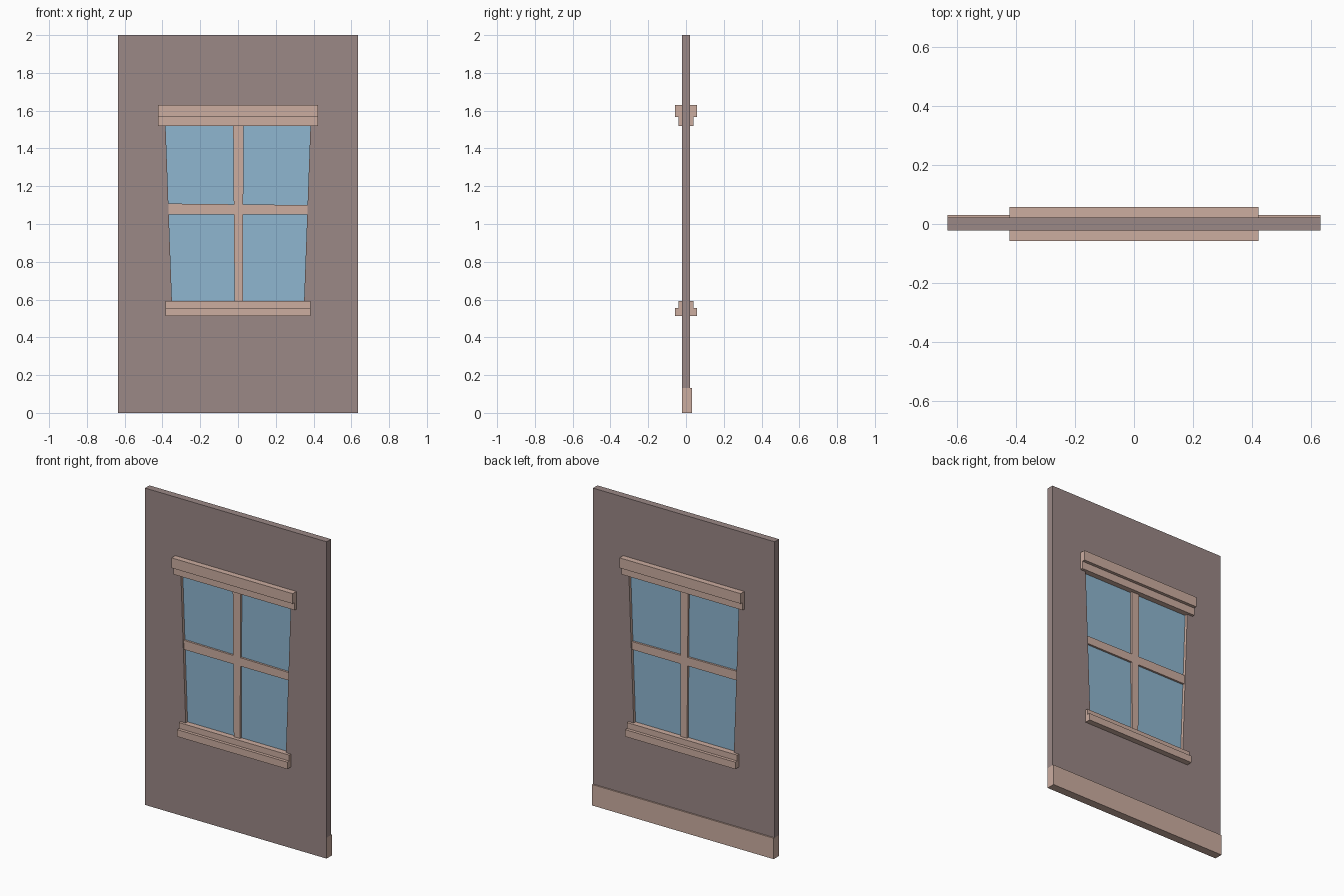
import bpy, bmesh

if "Cube" in bpy.data.objects:
    bpy.data.objects.remove(bpy.data.objects["Cube"])

def srgb(r, g, b):
    f = lambda c: c / 12.92 if c <= 0.04045 else ((c + 0.055) / 1.055) ** 2.4
    return (f(r / 255), f(g / 255), f(b / 255), 1.0)

def material(name, col):
    m = bpy.data.materials.new(name)
    m.diffuse_color = col
    m.use_nodes = True
    m.node_tree.nodes["Principled BSDF"].inputs["Base Color"].default_value = m.diffuse_color
    return m

WALL = material("mauve plaster", srgb(155, 136, 134))
TRIM = material("pale trim", srgb(204, 173, 160))
GLASS = material("blue glass", srgb(142, 182, 208))

def finish(name, bm, mats):
    bmesh.ops.recalc_face_normals(bm, faces=bm.faces)
    me = bpy.data.meshes.new(name)
    bm.to_mesh(me)
    bm.free()
    for m in mats:
        me.materials.append(m)
    ob = bpy.data.objects.new(name, me)
    bpy.context.collection.objects.link(ob)
    return ob

def prism(name, outline, axis, a, b, mats):
    """Extrude an outline along y (outline in x,z) or x (outline in y,z)."""
    bm = bmesh.new()
    def co(p, t):
        return (p[0], t, p[1]) if axis == 'y' else (t, p[0], p[1])
    lo = [bm.verts.new(co(p, a)) for p in outline]
    hi = [bm.verts.new(co(p, b)) for p in outline]
    n = len(outline)
    bm.faces.new(lo)
    bm.faces.new(hi[::-1])
    for i in range(n):
        j = (i + 1) % n
        bm.faces.new((lo[i], lo[j], hi[j], hi[i]))
    return finish(name, bm, mats)

HALF, T = 0.634, 0.022        # wall half width, half thickness
BASE = 0.132                  # skirting height
Z0, Z1 = 0.56, 1.56           # opening runs behind sill and lintel

def edge(z):                  # half width of the tapered opening
    return 0.350 + (z - 0.593) * 0.0362

opening = [(-edge(Z0), Z0), (edge(Z0), Z0), (edge(Z1), Z1), (-edge(Z1), Z1)]

# wall: ring of quads around the opening, reveal in trim colour
outer = [(-HALF, BASE), (HALF, BASE), (HALF, 2), (-HALF, 2)]
bm = bmesh.new()
of, inf, ob_, inb = [[bm.verts.new((x, y, z)) for x, z in loop]
                     for y in (-T, T) for loop in (outer, opening)]
for i in range(4):
    j = (i + 1) % 4
    bm.faces.new((of[i], of[j], inf[j], inf[i]))
    bm.faces.new((ob_[i], ob_[j], inb[j], inb[i]))
    bm.faces.new((of[i], of[j], ob_[j], ob_[i]))
    bm.faces.new((inf[i], inf[j], inb[j], inb[i])).material_index = 1
finish("wall", bm, [WALL, TRIM])

# skirting: trim on the back and ends, wall colour on the flush front
base = prism("skirting", [(-HALF, 0), (HALF, 0), (HALF, BASE), (-HALF, BASE)],
             'y', -T, 0.031, [TRIM, WALL])
for p in base.data.polygons:
    if p.normal.y < -0.9:
        p.material_index = 1

# stepped lintel and sill, same profile on both sides of the wall
def stepped(name, half, levels):
    right = [(d, z) for d, z in levels]
    prism(name, right + [(-d, z) for d, z in reversed(right)], 'x', -half, half, [TRIM])

stepped("lintel", 0.423, [(0.039, 1.518), (0.039, 1.566), (0.0585, 1.566), (0.0585, 1.63)])
stepped("sill", 0.385, [(0.0585, 0.512), (0.0585, 0.556), (0.039, 0.556), (0.039, 0.593)])

# glass pane and glazing bars
prism("glass", opening, 'y', -0.003, 0.003, [GLASS])
prism("vertical_bar", [(-0.018, Z0), (0.026, Z0), (0.029, Z1), (-0.026, Z1)],
      'y', -0.016, 0.016, [TRIM])
prism("horizontal_bar", [(-edge(1.05), 1.05), (edge(1.05), 1.05),
                         (edge(1.10), 1.10), (-edge(1.108), 1.108)],
      'y', -0.0155, 0.0155, [TRIM])
